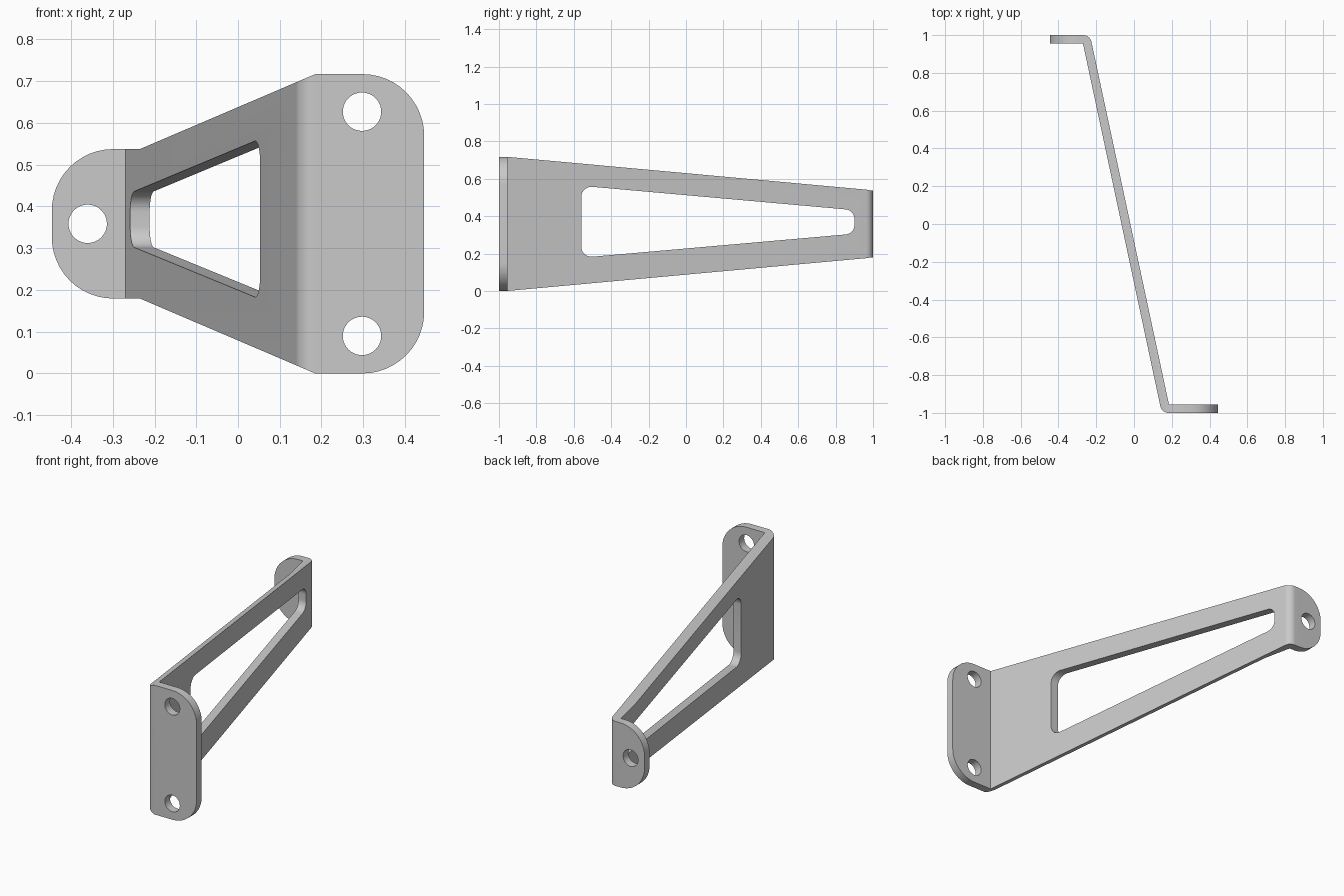
import bpy, bmesh, math
from mathutils import Vector

if "Cube" in bpy.data.objects:
    bpy.data.objects.remove(bpy.data.objects["Cube"])

steel = bpy.data.materials.new("satin grey steel")
steel.use_nodes = True
GREY = (0.585, 0.585, 0.585, 1)
steel.diffuse_color = GREY
steel.node_tree.nodes["Principled BSDF"].inputs["Base Color"].default_value = GREY

AXES = {"x": lambda u, v, t: (t, u, v),
        "y": lambda u, v, t: (u, t, v),
        "z": lambda u, v, t: (u, v, t)}


def rounded(corners, steps=12):
    """Polygon from (u, v, radius) corners, with each radius filleted."""
    out = []
    for i, (u, v, r) in enumerate(corners):
        p = Vector((u, v))
        if r == 0:
            out.append(p)
            continue
        a = (Vector(corners[i - 1][:2]) - p).normalized()
        b = (Vector(corners[(i + 1) % len(corners)][:2]) - p).normalized()
        half = math.acos(a.dot(b)) / 2
        centre = p + (a + b).normalized() * (r / math.sin(half))
        start = p + a * (r / math.tan(half)) - centre
        end = p + b * (r / math.tan(half)) - centre
        sweep = math.pi - 2 * half
        for k in range(steps + 1):
            t = sweep * k / steps
            out.append(centre + (start * math.sin(sweep - t) + end * math.sin(t)) / math.sin(sweep))
    return out


def prism(name, points, axis, low, high):
    bm = bmesh.new()
    face = bm.faces.new([bm.verts.new(AXES[axis](p[0], p[1], low)) for p in points])
    grown = bmesh.ops.extrude_face_region(bm, geom=[face])["geom"]
    move = Vector(AXES[axis](0, 0, high - low))
    bmesh.ops.translate(bm, vec=move, verts=[g for g in grown if isinstance(g, bmesh.types.BMVert)])
    bmesh.ops.recalc_face_normals(bm, faces=bm.faces)
    mesh = bpy.data.meshes.new(name)
    bm.to_mesh(mesh)
    bm.free()
    mesh.materials.append(steel)
    obj = bpy.data.objects.new(name, mesh)
    bpy.context.collection.objects.link(obj)
    return obj


def carve(target, cutter, operation="DIFFERENCE"):
    cutter.hide_render = True
    mod = target.modifiers.new(cutter.name, "BOOLEAN")
    mod.operation, mod.solver, mod.object = operation, "EXACT", cutter
    bpy.context.view_layer.objects.active = target
    bpy.ops.object.modifier_apply(modifier=mod.name)
    bpy.data.objects.remove(cutter)


HEIGHT, MID = 0.717, 0.3585
TAB = 0.179          # half height of the small rear tab

# Bent strip: front flange, slanted web, rear tab
bend = 0.045
strip = rounded([(0.446, -1, 0), (0.446, -0.955, 0), (0.185, -0.955, 0),
                 (-0.233, 1, bend), (-0.446, 1, 0), (-0.446, 0.955, 0),
                 (-0.27, 0.955, 0), (0.147, -1, bend)])
bracket = prism("bracket", strip, "z", -0.1, HEIGHT + 0.1)

# Tapered outline with rounded flange ends
outline = rounded([(0.446, 0, 0.148), (0.446, HEIGHT, 0.148), (0.185, HEIGHT, 0),
                   (-0.235, MID + TAB, 0), (-0.446, MID + TAB, 0.147),
                   (-0.446, MID - TAB, 0.147), (-0.235, MID - TAB, 0), (0.185, 0, 0)])
carve(bracket, prism("outline_cutter", outline, "y", -1.2, 1.2), "INTERSECT")

# Lightening window through the web
window = rounded([(-0.56, 0.178, 0.055), (0.9, 0.306, 0.05),
                  (0.9, 0.432, 0.05), (-0.56, 0.562, 0.055)])
carve(bracket, prism("window_cutter", window, "x", -0.6, 0.6))

# Screw holes: two in the front flange, one in the rear tab
for x, z, y in ((0.297, 0.09, -1), (0.297, HEIGHT - 0.09, -1), (-0.36, MID, 1)):
    circle = [(x + 0.046 * math.cos(a), z + 0.046 * math.sin(a))
              for a in (math.tau * k / 40 for k in range(40))]
    carve(bracket, prism("hole_cutter", circle, "y", y - 0.2, y + 0.2))

bpy.ops.object.select_all(action="DESELECT")
bracket.select_set(True)
bpy.context.view_layer.objects.active = bracket
bpy.ops.object.shade_smooth_by_angle(angle=math.radians(25))
